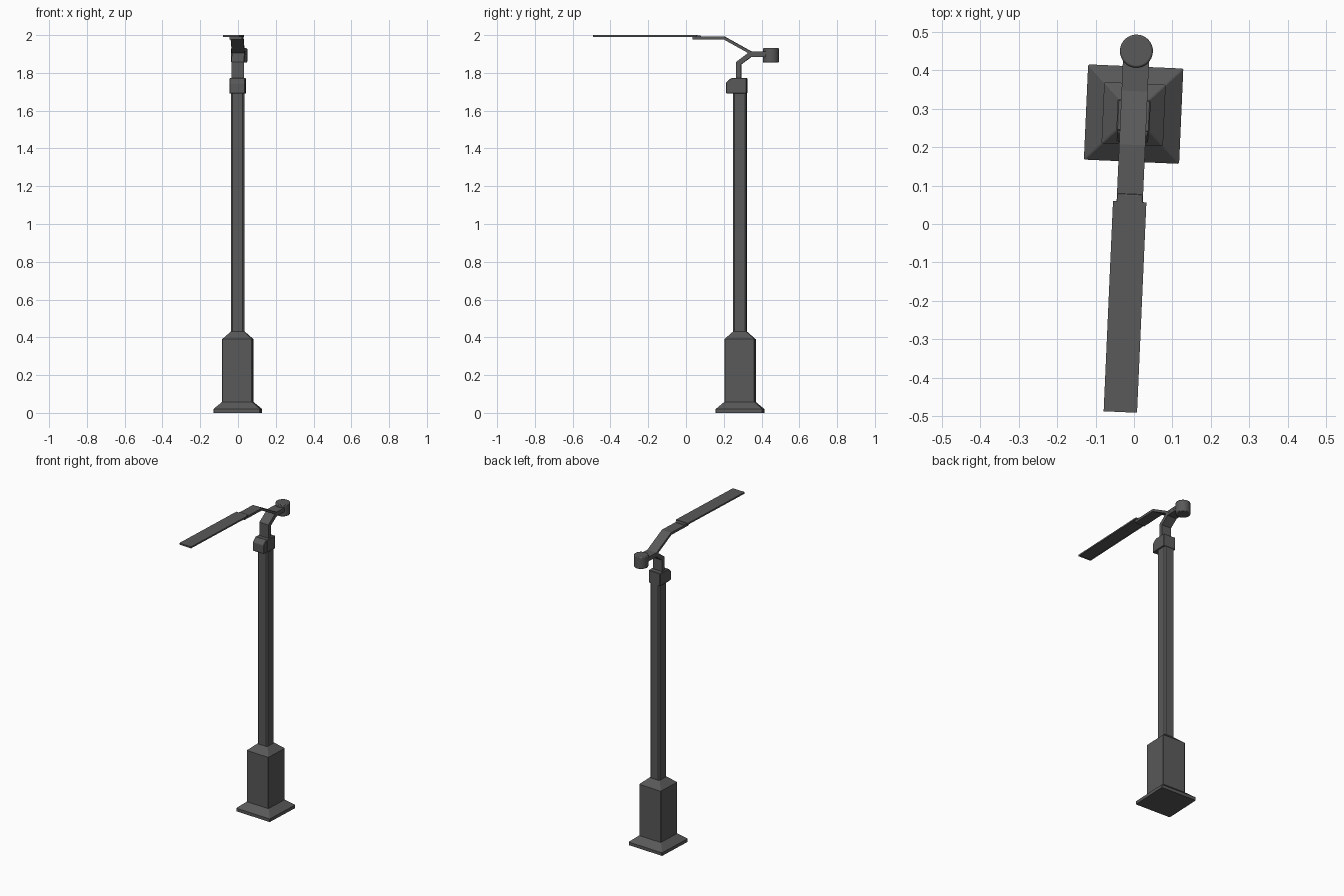
import bpy, bmesh, math
from mathutils import Matrix, Vector

if "Cube" in bpy.data.objects:
    bpy.data.objects.remove(bpy.data.objects["Cube"])

# The whole lamp stands off-centre and is turned slightly about z
PLACE = Matrix.Translation((-0.001, 0.286, 0)) @ Matrix.Rotation(math.radians(-2.55), 4, 'Z')

# Dark painted metal
METAL = bpy.data.materials.new("dark_metal")
METAL.diffuse_color = (0.1, 0.1, 0.1, 1)
METAL.use_nodes = True
METAL.node_tree.nodes["Principled BSDF"].inputs["Base Color"].default_value = METAL.diffuse_color


def finish(name, bm):
    bmesh.ops.recalc_face_normals(bm, faces=bm.faces)
    me = bpy.data.meshes.new(name)
    bm.to_mesh(me)
    bm.free()
    me.materials.append(METAL)
    ob = bpy.data.objects.new(name, me)
    ob.matrix_world = PLACE
    bpy.context.collection.objects.link(ob)
    return ob


def bevel(ob, width, segments=1):
    m = ob.modifiers.new("bevel", 'BEVEL')
    m.width, m.segments = width, segments
    m.limit_method = 'ANGLE'
    m.angle_limit = math.radians(40)


def stack(name, levels, chamfer):
    """Square rings with cut corners, (half width, z), skinned upwards."""
    bm = bmesh.new()
    rings = []
    for h, z in levels:
        c = h - chamfer
        pts = [(c, -h), (h, -c), (h, c), (c, h), (-c, h), (-h, c), (-h, -c), (-c, -h)]
        rings.append([bm.verts.new((x, y, z)) for x, y in pts])
    for a, b in zip(rings, rings[1:]):
        for i in range(8):
            j = (i + 1) % 8
            bm.faces.new((a[i], a[j], b[j], b[i]))
    bm.faces.new(rings[0])
    bm.faces.new(rings[-1])
    return finish(name, bm)


def extrude_profile(name, pts, half):
    """Side profile (y, z) extruded to +-half in x."""
    bm = bmesh.new()
    f = bm.faces.new([bm.verts.new((-half, y, z)) for y, z in pts])
    r = bmesh.ops.extrude_face_region(bm, geom=[f])
    vs = [g for g in r["geom"] if isinstance(g, bmesh.types.BMVert)]
    bmesh.ops.translate(bm, verts=vs, vec=(2 * half, 0, 0))
    return finish(name, bm)


def strip(name, path, thick, half):
    """Bent flat bar following a (y, z) centre line, mitred at the bends."""
    p = [Vector(q) for q in path]
    up, low = [], []
    for i, q in enumerate(p):
        dirs = []
        if i > 0:
            dirs.append((q - p[i - 1]).normalized())
        if i < len(p) - 1:
            dirs.append((p[i + 1] - q).normalized())
        t = sum(dirs, Vector((0, 0))).normalized()
        n = Vector((-t.y, t.x))
        n *= thick / 2 / max(0.5, t.dot(dirs[0]))
        up.append(q + n)
        low.append(q - n)
    return extrude_profile(name, up + low[::-1], half)


# Flared foot and housing, then the slim post
stack("base", [(0.124, 0), (0.124, 0.02), (0.08, 0.058), (0.08, 0.39), (0.036, 0.43)], 0.003)
stack("post", [(0.0355, 0.42), (0.0355, 1.70)], 0.008)

# Collar at the post top with a chamfered front block
collar = extrude_profile("collar", [(-0.045, 1.69), (0.037, 1.69), (0.037, 1.772), (-0.045, 1.772)], 0.043)
bevel(collar, 0.003)
block = extrude_profile("collar_front_block", [(-0.073, 1.691), (-0.04, 1.691), (-0.04, 1.77),
                                               (-0.05, 1.77), (-0.073, 1.748)], 0.041)
bevel(block, 0.003)

# Neck rising from the collar and bending back to the knob
strip("neck", [(-0.006, 1.765), (-0.006, 1.852), (0.056, 1.898), (0.14, 1.898)], 0.026, 0.033)

# Arm from the knob up and forward to the lamp panel
strip("arm", [(0.14, 1.906), (0.058, 1.906), (-0.082, 1.984), (-0.25, 1.984)], 0.015, 0.034)

# Connector tab under the back end of the panel, with rounded end corners
tab = extrude_profile("panel_tab", [(-0.25, 1.977), (-0.208, 1.977), (-0.208, 1.997), (-0.25, 1.997)], 0.034)
bevel(tab, 0.004, 2)

# Thin lamp panel with a recessed underside
panel = extrude_profile("lamp_panel", [(-0.776, 1.99), (-0.228, 1.99), (-0.228, 2.0), (-0.776, 2.0)], 0.0435)
bm = bmesh.new()
bm.from_mesh(panel.data)
bottom = min(bm.faces, key=lambda f: f.calc_center_median().z)
bmesh.ops.inset_region(bm, faces=[bottom], thickness=0.006)
bmesh.ops.translate(bm, verts=bottom.verts[:], vec=(0, 0, 0.004))
bm.to_mesh(panel.data)
bm.free()

# Round sensor knob behind the post
bm = bmesh.new()
bmesh.ops.create_cone(bm, cap_ends=True, segments=32, radius1=0.043, radius2=0.043, depth=0.076,
                      matrix=Matrix.Translation((0, 0.164, 1.893)))
knob = finish("knob", bm)
bevel(knob, 0.005, 2)
bpy.context.view_layer.objects.active = knob
knob.select_set(True)
bpy.ops.object.shade_smooth_by_angle(angle=math.radians(35))
